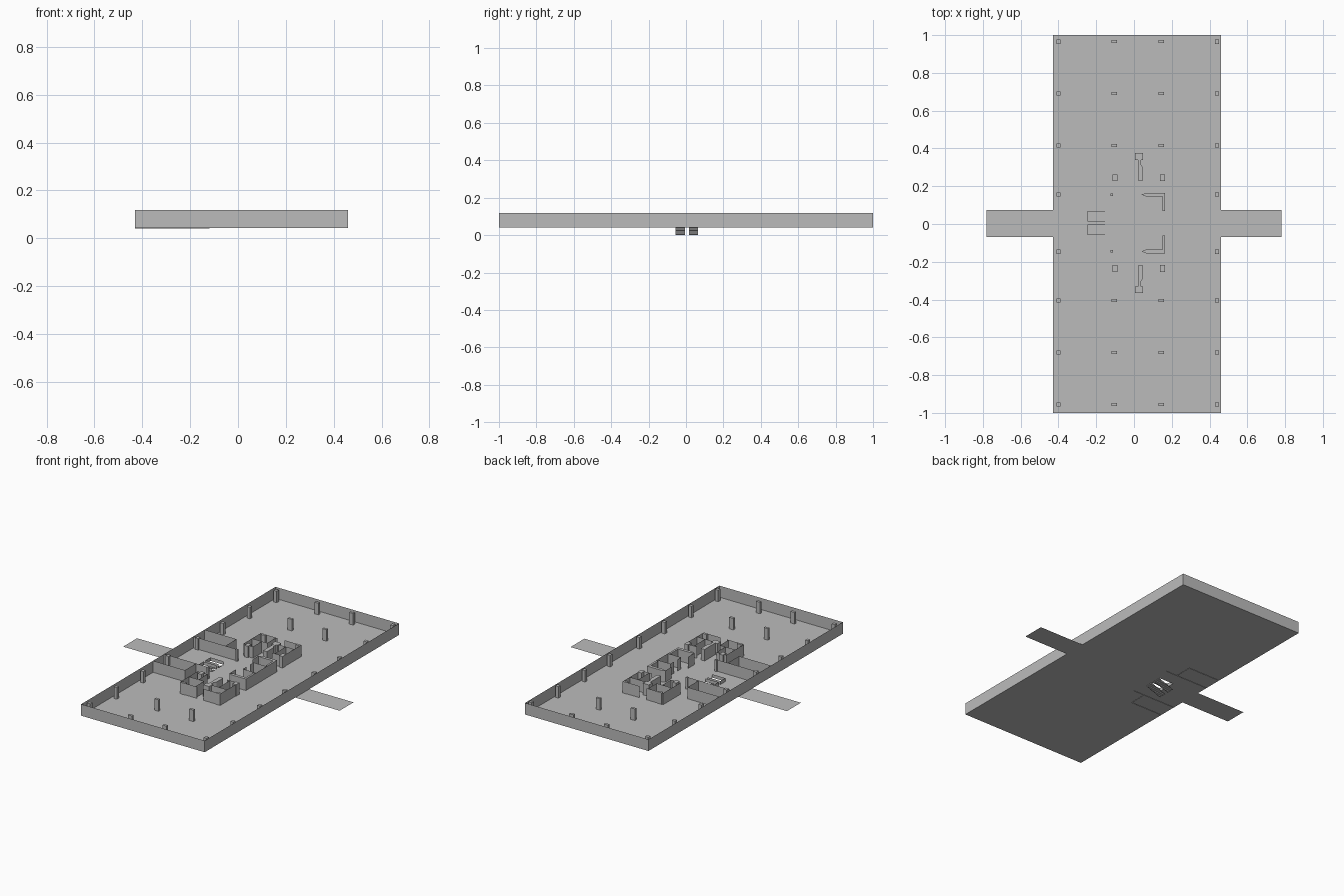
import bpy, bmesh

if "Cube" in bpy.data.objects:
    bpy.data.objects.remove(bpy.data.objects["Cube"], do_unlink=True)

FLOOR, TOP = 0.042, 0.117
MID = 0.005  # symmetry line of the plan in y

grey = bpy.data.materials.new("concrete grey")
grey.use_nodes = True
grey.diffuse_color = (0.5, 0.5, 0.5, 1)
grey.node_tree.nodes["Principled BSDF"].inputs["Base Color"].default_value = (0.5, 0.5, 0.5, 1)


def finish(name, bm):
    bmesh.ops.remove_doubles(bm, verts=bm.verts, dist=1e-5)
    mesh = bpy.data.meshes.new(name)
    bm.to_mesh(mesh)
    bm.free()
    mesh.materials.append(grey)
    obj = bpy.data.objects.new(name, mesh)
    bpy.context.collection.objects.link(obj)
    return obj


def flip(points):
    """Mirror plan points across the middle line."""
    return [(x, 2 * MID - y) for x, y in points]


def sheets(name, paths, mirror=False, z0=FLOOR, z1=TOP):
    """Thin upright partitions along plan paths."""
    bm = bmesh.new()
    for path in paths + ([flip(p) for p in paths] if mirror else []):
        for (ax, ay), (bx, by) in zip(path, path[1:]):
            bm.faces.new([bm.verts.new(v) for v in
                          ((ax, ay, z0), (bx, by, z0), (bx, by, z1), (ax, ay, z1))])
    return finish(name, bm)


def prisms(name, outlines, mirror=False, z0=FLOOR, z1=TOP):
    """Solid blocks extruded up from plan outlines."""
    bm = bmesh.new()
    for outline in outlines + ([flip(p) for p in outlines] if mirror else []):
        face = bm.faces.new([bm.verts.new((x, y, z0)) for x, y in outline])
        up = bmesh.ops.extrude_face_region(bm, geom=[face], use_keep_orig=True)
        for v in up["geom"]:
            if isinstance(v, bmesh.types.BMVert):
                v.co.z = z1
    bmesh.ops.recalc_face_normals(bm, faces=bm.faces)
    return finish(name, bm)


def rect(cx, cy, w, d):
    return [(cx - w / 2, cy - d / 2), (cx + w / 2, cy - d / 2),
            (cx + w / 2, cy + d / 2), (cx - w / 2, cy + d / 2)]


# Floor slab with walkways and two stair openings, as cells of a grid
LEFT, RIGHT = -0.43, 0.46
xs = [-0.78, LEFT, -0.245, -0.15, RIGHT, 0.78]
ys = [-1, -0.068, -0.055, -0.005, 0.015, 0.065, 0.075, 1]
bm = bmesh.new()
for i, (x0, x1) in enumerate(zip(xs, xs[1:])):
    for j, (y0, y1) in enumerate(zip(ys, ys[1:])):
        outside = i in (0, 4) and j in (0, 6)
        opening = i == 2 and j in (2, 4)
        if not outside and not opening:
            bm.faces.new([bm.verts.new((x, y, FLOOR)) for x, y in
                          ((x0, y0), (x1, y0), (x1, y1), (x0, y1))])
finish("floor", bm)

# Outer walls
sheets("outer_walls", [[(LEFT, -1), (RIGHT, -1), (RIGHT, 1), (LEFT, 1), (LEFT, -1)]])

# Columns
rows = (0.96, 0.685, 0.41, 0.152)
prisms("edge_columns", [rect(x, MID + y, 0.022, 0.022) for x in (-0.4, 0.44) for y in rows], True)
prisms("inner_columns", [rect(x, MID + y, 0.03, 0.016) for x in (-0.105, 0.145) for y in rows[:3]], True)
prisms("core_columns", [rect(x, MID + 0.24, 0.026, 0.036) for x in (-0.1, 0.15)], True)
prisms("small_posts", [rect(-0.117, MID + 0.15, 0.014, 0.014)], True)

# Thick walls of the core
prisms("corridor_walls", [[(0.02, 0.23), (0.047, 0.23), (0.047, 0.3), (0.037, 0.315), (0.037, 0.34),
                           (0.048, 0.34), (0.048, 0.375), (0.005, 0.375), (0.005, 0.34),
                           (0.02, 0.34)]], True)
prisms("corner_walls", [[(0.04, 0.155), (0.065, 0.165), (0.165, 0.165), (0.165, 0.07),
                         (0.152, 0.07), (0.152, 0.145), (0.065, 0.145)]], True)

# End blocks of the core, with a doorway in each end wall
sheets("end_block_walls", [
    [(-0.06, 0.24), (-0.13, 0.24), (-0.13, 0.42), (-0.01, 0.42)],
    [(0.04, 0.42), (0.16, 0.42), (0.16, 0.235), (0.08, 0.235)],
], True)
sheets("end_block_partitions", [
    [(-0.13, 0.33), (-0.02, 0.33), (-0.02, 0.42)],
    [(-0.06, 0.24), (-0.06, 0.33)],
    [(0.048, 0.35), (0.16, 0.35)],
    [(0.1, 0.235), (0.1, 0.35)],
], True)

# Middle block of the core
sheets("middle_wall", [[(0.165, -0.06), (0.165, 0.07)]])
sheets("middle_partitions", [
    [(0.04, 0.155), (0.04, 0.09)],
    [(0.07, 0.06), (0.165, 0.06)],
    [(0.07, 0.06), (0.07, 0.025)],
], True)

# Rooms beside the entrance
sheets("entrance_room_walls", [
    [(LEFT, 0.155), (-0.12, 0.155)],
    [(LEFT, 0.27), (-0.2, 0.27), (-0.2, 0.155)],
], True, z0=0.04)

# Two descending flights of steps
STEPS = 10
run, rise = 0.115 / STEPS, FLOOR / STEPS
bm = bmesh.new()
for y0, y1 in ((0.015, 0.065), (-0.055, -0.005)):
    profile = [(-0.245, 0)]
    for i in range(STEPS):
        x, z = profile[-1]
        profile += [(x, z + rise), (x + run, z + rise)]
    for (xa, za), (xb, zb) in zip(profile, profile[1:]):
        bm.faces.new([bm.verts.new(v) for v in
                      ((xa, y0, za), (xb, y0, zb), (xb, y1, zb), (xa, y1, za))])
finish("stair_flights", bm)

# Low guards along the stair openings
sheets("stair_guards", [[(-0.15, 0.065), (-0.245, 0.065), (-0.245, 0.015), (-0.15, 0.015)]],
       True, z1=FLOOR + 0.022)
